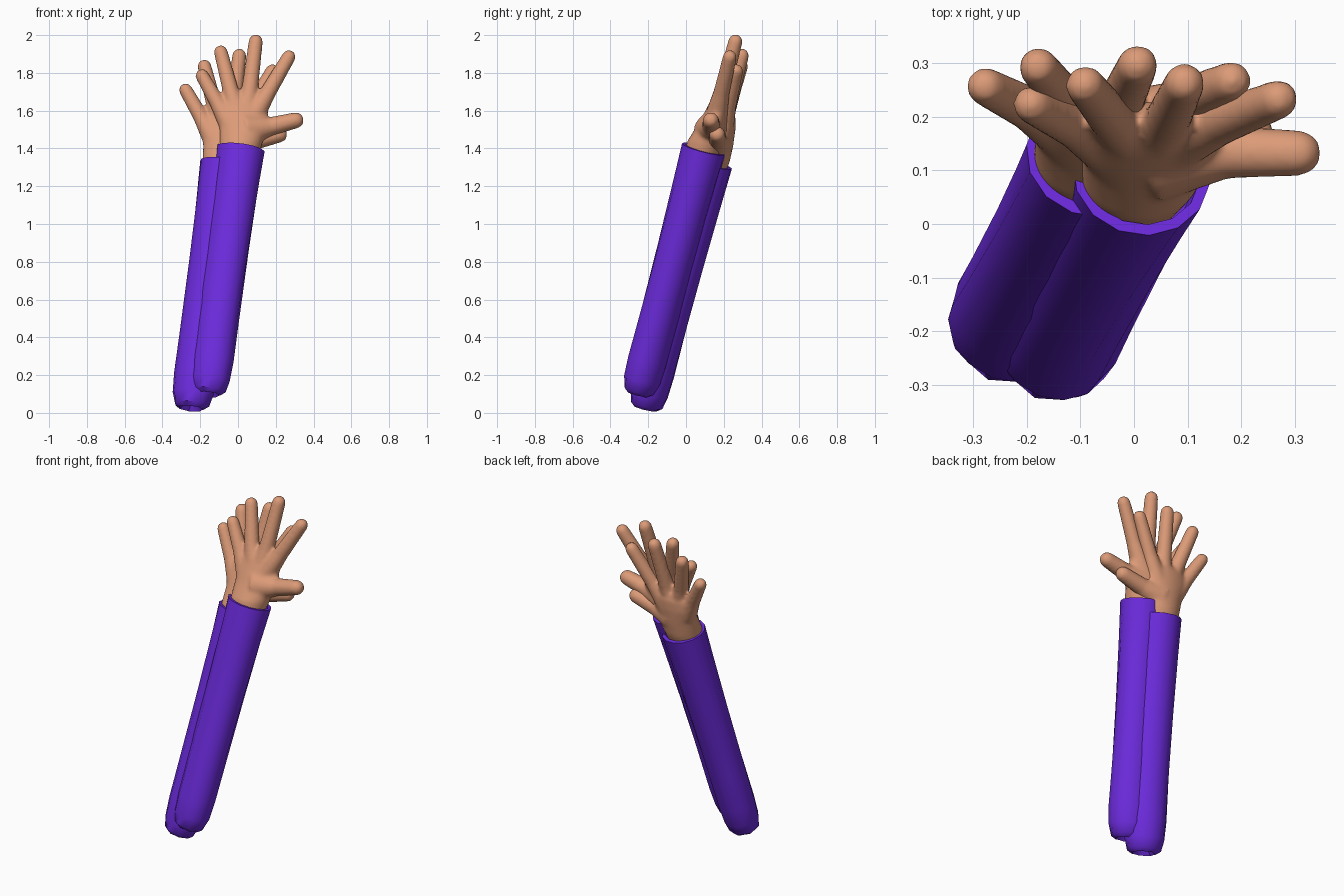
import bpy, bmesh, math
from mathutils import Vector, Matrix

if "Cube" in bpy.data.objects:
    bpy.data.objects.remove(bpy.data.objects["Cube"])


def material(name, rgb):
    m = bpy.data.materials.new(name)
    m.diffuse_color = (*rgb, 1)
    m.use_nodes = True
    m.node_tree.nodes["Principled BSDF"].inputs["Base Color"].default_value = m.diffuse_color
    return m


PURPLE = material("purple cloth", (0.15, 0.024, 0.72))
SKIN = material("skin", (0.71, 0.325, 0.185))
BACK_OFFSET = Vector((-0.087, 0.034, -0.075))   # second arm is a shifted copy


def loft(bm, rings):
    """Skin a list of closed vertex loops and cap both ends."""
    loops = [[bm.verts.new(p) for p in r] for r in rings]
    n = len(loops[0])
    for a, b in zip(loops, loops[1:]):
        for i in range(n):
            j = (i + 1) % n
            bm.faces.new((a[i], a[j], b[j], b[i]))
    bm.faces.new(loops[0][::-1])
    bm.faces.new(loops[-1])


def finish(bm, name, mat):
    bmesh.ops.recalc_face_normals(bm, faces=bm.faces[:])
    me = bpy.data.meshes.new(name)
    bm.to_mesh(me)
    bm.free()
    me.materials.append(mat)
    ob = bpy.data.objects.new(name, me)
    bpy.context.collection.objects.link(ob)
    return ob


def shade(ob, degrees):
    bpy.ops.object.select_all(action='DESELECT')
    ob.select_set(True)
    bpy.context.view_layer.objects.active = ob
    bpy.ops.object.shade_smooth_by_angle(angle=math.radians(degrees))


# Sleeve: oval tube along a leaning axis, gathered bottom, open cuff
BOTTOM, TOP = Vector((-0.162, -0.250, 0.098)), Vector((0.014, 0.094, 1.397))
AXIS = (TOP - BOTTOM).normalized()
U = (Vector((1, 0, 0)) - AXIS * AXIS.x).normalized()
V = AXIS.cross(U)


def sleeve_ring(t, ru, rv, jag=0.0, n=14):
    twist = math.radians(-32 + 25 * max(0, min(1, t)))
    pts = []
    for i in range(n):
        a = math.tau * i / n
        k = 1 + (jag if i % 2 else -jag)
        x, y = math.cos(a) * ru * k, math.sin(a) * rv * k
        pts.append(BOTTOM.lerp(TOP, t)
                   + U * (x * math.cos(twist) - y * math.sin(twist))
                   + V * (x * math.sin(twist) + y * math.cos(twist)))
    return pts


def sleeve(name):
    bm = bmesh.new()
    loft(bm, [sleeve_ring(*r) for r in (
        (0.03, 0.03, 0.03), (0.0, 0.066, 0.056, 0.08), (0.014, 0.094, 0.082, 0.04),
        (0.06, 0.112, 0.097), (0.14, 0.118, 0.102), (0.3, 0.116, 0.103),
        (0.6, 0.117, 0.106), (0.85, 0.123, 0.113), (1.0, 0.129, 0.119),
        (1.0, 0.109, 0.098), (0.95, 0.104, 0.093))])
    ob = finish(bm, name, PURPLE)
    shade(ob, 40)
    return ob


# Hand: overlapping palm, fingers and thumb fused into one smooth skin
PALM = [(-0.005, 0.062, 1.30, 0.095, 0.085), (0.014, 0.102, 1.42, 0.113, 0.095),
        (0.024, 0.135, 1.50, 0.122, 0.080), (0.022, 0.163, 1.58, 0.138, 0.064),
        (0.026, 0.178, 1.635, 0.130, 0.052), (0.030, 0.186, 1.675, 0.09, 0.034)]
FINGERS = [  # base, knuckle, tip centre, base radius, tip radius
    ((-0.05, 0.15, 1.54), (-0.108, 0.180, 1.64), (-0.190, 0.222, 1.785), 0.058, 0.036),
    ((0.0, 0.16, 1.58), (-0.037, 0.190, 1.70), (-0.091, 0.258, 1.910), 0.056, 0.037),
    ((0.04, 0.16, 1.58), (0.061, 0.190, 1.70), (0.094, 0.262, 1.967), 0.056, 0.038),
    ((0.08, 0.16, 1.57), (0.158, 0.188, 1.695), (0.269, 0.232, 1.885), 0.060, 0.037),
    ((0.05, 0.130, 1.50), (0.175, 0.134, 1.517), (0.306, 0.132, 1.549), 0.090, 0.043)]


def oval(x, y, z, rx, ry, n=32):
    # palm rings lean back a little with the wrist
    return [Vector((x + rx * math.cos(a), y + ry * math.sin(a),
                    z - 0.2 * ry * math.sin(a)))
            for a in (math.tau * i / n for i in range(n))]


def add_finger(bm, base, knuckle, tip, r0, r1):
    pts = [Vector(p) for p in (base, knuckle, tip)]
    stations = [(pts[0], r0), (pts[1], r1 * 1.16), (pts[2], r1)]
    d = (pts[2] - pts[1]).normalized()
    for s in (0.4, 0.75, 0.94):                     # rounded fingertip
        stations.append((pts[2] + d * r1 * s, r1 * math.sqrt(1 - s * s)))
    side = d.cross(Vector((0, 1, 0))).normalized()
    up = side.cross(d)
    loft(bm, [[c + (side * math.cos(a) + up * math.sin(a)) * r
               for a in (math.tau * i / 20 for i in range(20))]
              for c, r in stations])


def hand(name):
    bm = bmesh.new()
    loft(bm, [oval(*r) for r in PALM])
    for f in FINGERS:
        add_finger(bm, *f)
    ob = finish(bm, name, SKIN)
    remesh = ob.modifiers.new("fuse", 'REMESH')
    remesh.mode = 'VOXEL'
    remesh.voxel_size = 0.009
    remesh.use_smooth_shade = True
    smooth = ob.modifiers.new("soften", 'SMOOTH')
    smooth.factor = 0.5
    smooth.iterations = 10
    return ob


for label, offset in (("front", Vector()), ("back", BACK_OFFSET)):
    for part in (sleeve(label + "_sleeve"), hand(label + "_hand")):
        part.data.transform(Matrix.Translation(offset))
